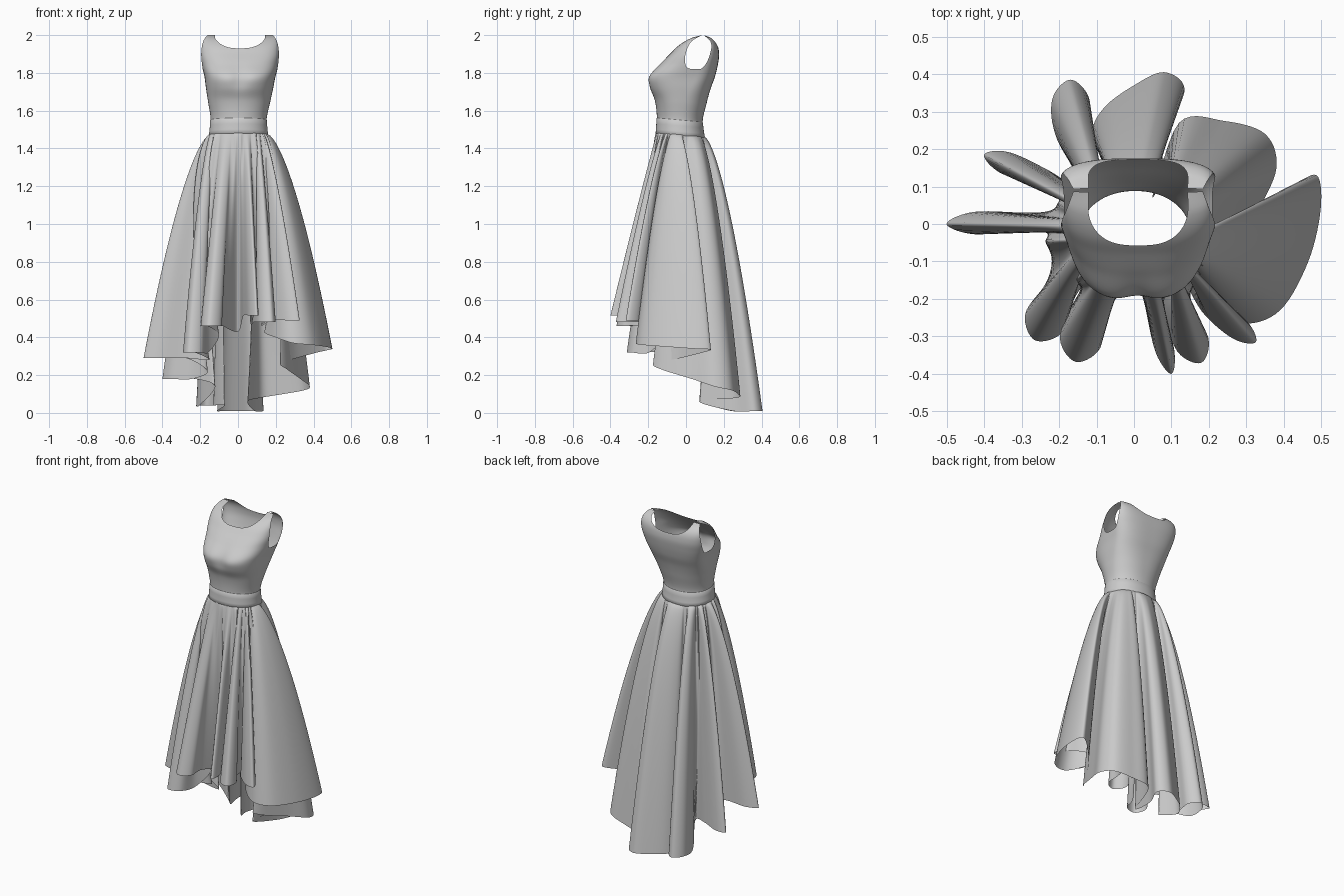
import bpy
from math import sin, cos, pi, radians, atan2, hypot, copysign
from mathutils import Vector

if "Cube" in bpy.data.objects:
    bpy.data.objects.remove(bpy.data.objects["Cube"])

# Torso profile: height, half width, front y, back y, side y
PROFILE = [
    (1.44, .157, -.160, .102, -.03), (1.55, .148, -.154, .088, -.03),
    (1.65, .165, -.166, .110, -.015), (1.72, .178, -.196, .130, .015),
    (1.78, .188, -.200, .153, .045), (1.85, .206, -.135, .170, .07),
    (1.90, .214, -.085, .175, .08), (1.95, .211, -.035, .165, .09),
    (1.985, .198, .025, .135, .09), (2.0, .184, .085, .095, .09)]


def profile(z):
    """Smooth interpolation of the profile table."""
    P = PROFILE
    i = max(k for k in range(len(P) - 1) if k == 0 or P[k][0] <= z)
    a, b = P[i], P[i + 1]
    p, q = P[max(i - 1, 0)], P[min(i + 2, len(P) - 1)]
    h = b[0] - a[0]
    t = (z - a[0]) / h
    out = []
    for k in range(1, 5):
        m0 = (b[k] - p[k]) / (b[0] - p[0]) * h
        m1 = (q[k] - a[k]) / (q[0] - a[0]) * h
        out.append((2*t**3 - 3*t*t + 1) * a[k] + (t**3 - 2*t*t + t) * m0
                   + (3*t*t - 2*t**3) * b[k] + (t**3 - t*t) * m1)
    return out


def torso(a, z, grow=0.0):
    """Point on the body at angle a (front = -90 degrees) and height z."""
    hw, yf, yb, ym = profile(z)
    k = min(max((z - 1.55) / 0.25, 0), 1)
    e = 0.95 - 0.25 * k - 0.15 * min(max((z - 1.85) / 0.13, 0), 1)
    c, s = cos(a), sin(a)
    x = copysign(abs(c) ** e, c) * (hw + grow)
    y = ym + copysign(abs(s) ** e, s) * ((yb - ym if s > 0 else ym - yf) + grow)
    if s < 0:   # dip between the two sides of the bust
        y += 0.014 * 2.718 ** (-(x / .045) ** 2 - ((z - 1.77) / .06) ** 2)
    tilt = 0.09 * (y + 0.03) * (1 - k)
    return Vector((0.003 + x + 0.008 * k, y, z - tilt))


def loft(name, rows):
    """Closed tube through rows of equally many points."""
    n = len(rows[0])
    faces = [(r*n + i, r*n + (i+1) % n, (r+1)*n + (i+1) % n, (r+1)*n + i)
             for r in range(len(rows) - 1) for i in range(n)]
    me = bpy.data.meshes.new(name)
    me.from_pydata([p for row in rows for p in row], [], faces)
    me.shade_smooth()
    ob = bpy.data.objects.new(name, me)
    bpy.context.collection.objects.link(ob)
    return ob


def top_edge(a):
    """Height of the bodice edge: armhole, shoulder strap, neckline."""
    d = abs(atan2(abs(sin(a)), abs(cos(a))))
    A, N = radians(27), radians(57)
    if d < A:
        return 1.82 + 0.18 * (d / A) ** 2.6
    if d < N:
        return 2.0
    q = (d - N) / (pi / 2 - N)
    return 2.0 - 0.07 * (1 - (1 - q) ** 1.7)


# Bodice
ring = [2 * pi * i / 240 for i in range(240)]
R = 44
loft("bodice", [[torso(a, 1.535 + (top_edge(a) - 1.535) * sin(r / R * pi / 2))
                 for a in ring] for r in range(R + 1)])

# Waistband with slightly turned edges
loft("waistband", [[torso(a, z, g) for a in ring] for z, g in
                   ((1.55, 0), (1.548, .002), (1.52, .003), (1.49, .003),
                    (1.47, .003), (1.468, 0))])


# Skirt folds at the hem, counter-clockwise: outline starting in a valley
def flute(vx, vy, rx, ry, tx, ty, w):
    """Narrow fold from root to tip with a rounded end."""
    v, r, t = Vector((vx, vy)), Vector((rx, ry)), Vector((tx, ty))
    d = t - r
    side = Vector((d.y, -d.x)).normalized() * w
    return [v, r + d*.25 + side*.38, r + d*.75 + side*.5, t,
            r + d*.75 - side*.5, r + d*.25 - side*.38]


# Wide folds; points may carry their own height
right_flap = [(.14, -.10), (.2, -.21, .40), (.29, -.265, .37), (.39, -.23, .36),
              (.465, -.1, .35), (.498, .04, .34), (.487, .13, .335),
              (.42, .09, .32), (.31, -.03, .29)]
back_right = [(.225, -.17), (.26, -.13, .23), (.33, .03, .18), (.38, .15, .14),
              (.35, .24, .12), (.24, .275, .10), (.12, .27, .08)]
back_train = [(.05, .07), (.09, .25), (.135, .36), (.08, .405), (0, .37),
              (-.08, .31), (-.11, .24)]
# (outline, valley height, tip height)
FOLDS = [
    (right_flap, .43, .35), (back_right, .26, .13), (back_train, .06, .01),
    (flute(-.07, .13, -.165, .17, -.17, .385, .10), .04, .04),
    (flute(-.12, .08, -.18, .10, -.40, .185, .06), .14, .18),
    (flute(-.16, .04, -.2, .01, -.50, .0, .06), .22, .29),
    (flute(-.15, -.04, -.17, -.13, -.265, -.31, .11), .28, .32),
    (flute(-.10, -.12, -.11, -.17, -.155, -.368, .11), .41, .46),
    (flute(0, -.07, .03, -.15, .10, -.40, .05), .43, .515),
    (flute(.07, -.14, .09, -.18, .18, -.37, .09), .46, .48),
    (flute(.125, -.13, .15, -.18, .325, -.315, .06), .46, .49)]

CENTRE_Y = -0.03
starts = [atan2(f[0][0][1] - CENTRE_Y, f[0][0][0]) for f in FOLDS]
starts[1] = radians(10)   # this valley is tucked far under the flap
for i in range(1, len(starts)):
    while starts[i] < starts[i - 1]:
        starts[i] += 2 * pi
starts.append(starts[0] + 2 * pi)

keys, angles = [], []
for i, (pts, zv, zt) in enumerate(FOLDS):
    for j, p in enumerate(pts):
        z = p[2] if len(p) == 3 else (zv if j == 0 else zt)
        keys.append(Vector((p[0], p[1], z)))
        angles.append(starts[i] + (starts[i+1] - starts[i]) * j / len(pts))
angles.append(starts[-1])

# Smooth closed hem curve, each point paired with a waist angle
SUB, n = 7, len(keys)
columns = []
for i in range(n):
    p0, p1, p2, p3 = (keys[(i + k) % n] for k in (-1, 0, 1, 2))
    for s in range(SUB):
        t = s / SUB
        hem = .5 * (2*p1 + (p2-p0)*t + (2*p0 - 5*p1 + 4*p2 - p3)*t*t
                    + (3*p1 - p0 - 3*p2 + p3)*t**3)
        hem.z = max(hem.z, 0)
        columns.append((hem, angles[i] + (angles[i+1] - angles[i]) * t))

# Skirt: drapes from the waist out to the hem
ROWS = 36
rows = []
for r in range(ROWS + 1):
    t = (r / ROWS) ** 1.4
    row = []
    for hem, a in columns:
        w = torso(a, 1.475)
        out = hypot(hem.x, hem.y - CENTRE_Y) - hypot(w.x, w.y - CENTRE_Y)
        u = min(max(out / .15, 0), 1)
        tip = .64 + .34 * max(0, -sin(a)) ** 2   # the front hangs straighter
        k = t ** (1.2 + (tip - 1.2) * u)
        # the sides stay fuller between folds near the hips
        puff = (.08 + .17 * cos(a) ** 2) * (1 - u) * t ** .6 * (1 - t)
        row.append((w.x + (hem.x - w.x) * k + cos(a) * puff,
                    w.y + (hem.y - w.y) * k + sin(a) * puff,
                    w.z + (hem.z - w.z) * t))
    rows.append(row)
loft("skirt", rows[::-1])
